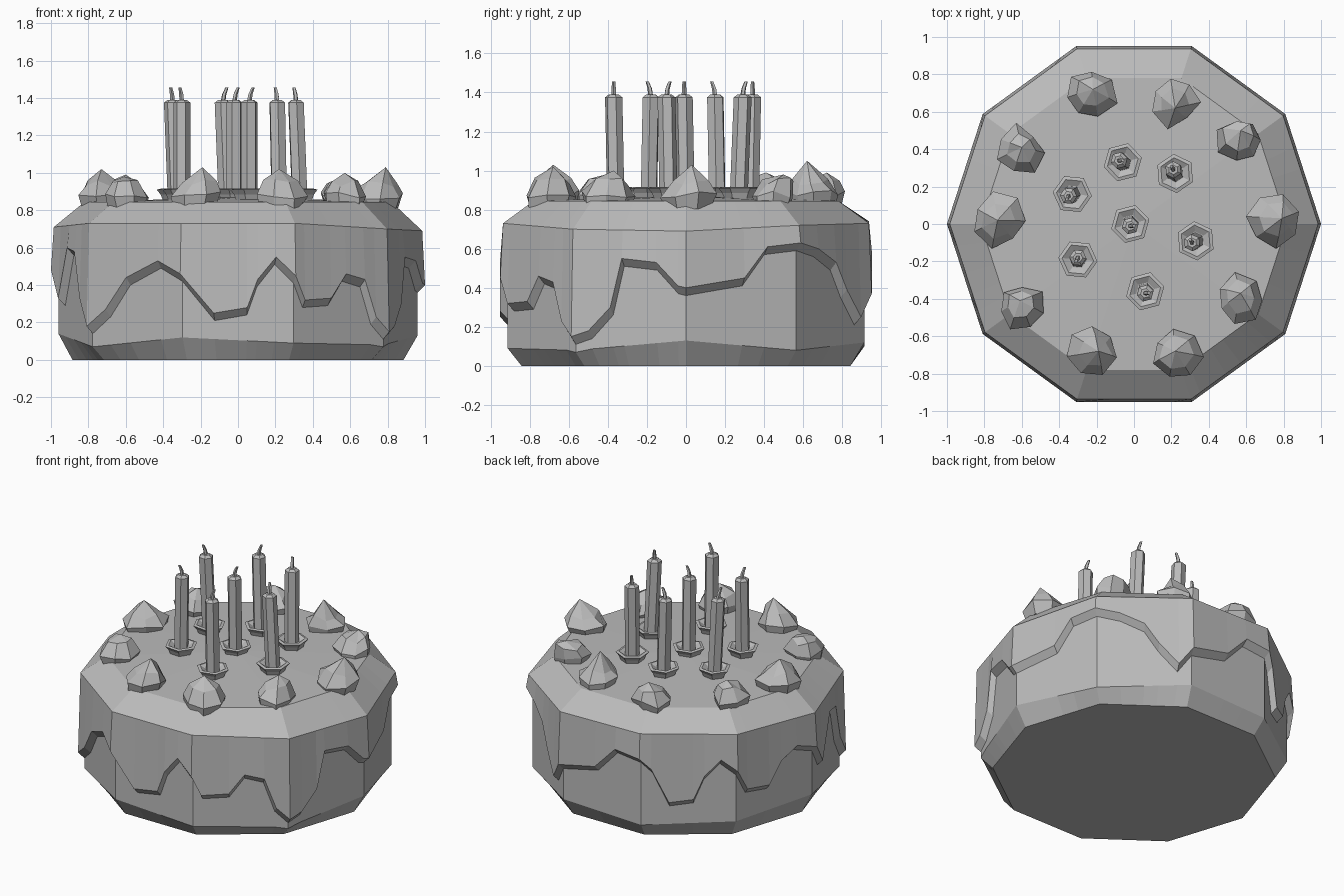
import bpy, bmesh, math, random
from mathutils import Vector, Matrix

cube = bpy.data.objects.get("Cube")
if cube:
    bpy.data.objects.remove(cube, do_unlink=True)
random.seed(4)
TAU = math.tau

grey = bpy.data.materials.new("plain grey")
grey.use_nodes = True
grey.diffuse_color = (0.5, 0.5, 0.5, 1)
grey.node_tree.nodes["Principled BSDF"].inputs["Base Color"].default_value = grey.diffuse_color


def finish(name, bm):
    bmesh.ops.recalc_face_normals(bm, faces=bm.faces)
    mesh = bpy.data.meshes.new(name)
    bm.to_mesh(mesh)
    bm.free()
    mesh.materials.append(grey)
    obj = bpy.data.objects.new(name, mesh)
    bpy.context.collection.objects.link(obj)
    return obj


def skin(bm, rings, base=None, tip=None):
    """Bridge rings of points; close each end with an n-gon or a point."""
    loops = [[bm.verts.new(p) for p in ring] for ring in rings]
    n = len(loops[0])
    for a, b in zip(loops, loops[1:]):
        for i in range(n):
            j = (i + 1) % n
            bm.faces.new((a[i], a[j], b[j], b[i]))
    bm.faces.new(loops[0])
    if tip is None:
        bm.faces.new(loops[-1])
    else:
        t = bm.verts.new(tip)
        for i in range(n):
            bm.faces.new((loops[-1][i], loops[-1][(i + 1) % n], t))


def on_decagon(u, r, z):
    """Point on a ten-sided ring, u counting sides from +x."""
    k = math.floor(u)
    a, b = (Vector((math.cos(TAU * m / 10), math.sin(TAU * m / 10), 0)) for m in (k, k + 1))
    p = a.lerp(b, u - k) * r
    p.z = z
    return p


# Cake with overhanging icing: (side position, height of the drip edge)
drips = [(0, .37), (.51, .42), (.71, .58), (1, .6), (1.25, .57), (1.5, .5), (1.65, .36),
         (1.85, .22), (2, .34), (2.45, .4), (2.7, .56), (3, .54), (3.12, .47), (3.3, .24),
         (3.55, .26), (3.66, .42), (3.83, .53), (4, .45), (4.12, .31), (4.4, .29),
         (4.55, .43), (4.75, .5), (5, .45), (5.2, .3), (5.45, .57), (5.65, .55), (5.8, .3),
         (6, .15), (6.2, .24), (6.42, .41), (6.76, .5), (7, .43), (7.29, .22), (7.58, .25),
         (7.67, .4), (7.83, .52), (8, .42), (8.1, .29), (8.38, .3), (8.54, .43), (8.74, .4),
         (8.86, .2), (9, .12), (9.15, .15), (9.34, .27), (9.44, .52), (9.74, .5), (9.93, .38)]
foot = [.13, .08, .12, .1, .12, .14, .07, .12, .09, .08]
rim = [.69, .72, .73, .74, .73, .71, .73, .73, .73, .7]


def around(values, u):
    k = int(u)
    return values[k] + (values[(k + 1) % 10] - values[k]) * (u - k)


bm = bmesh.new()
skin(bm, [
    [on_decagon(u, .885, 0) for u, d in drips],
    [on_decagon(u, .96, min(around(foot, u), d - .05)) for u, d in drips],
    [on_decagon(u, .96, d - .01) for u, d in drips],
    [on_decagon(u, 1, d + .03) for u, d in drips],
    [on_decagon(u, .985, around(rim, u)) for u, d in drips],
    [on_decagon(u, .82, .845) for u, d in drips],
], tip=(0, 0, .87))
finish("iced_cake", bm)


# Whipped cream dollops: x, y, then tip offset and tip height
dollops = [(-.24, .69, .02, .03, .99), (.22, .66, .0, -.04, 1.05), (.57, .44, .0, .06, .98),
           (.74, .02, .05, .01, 1.03), (.57, -.41, .0, .04, 1.0), (.23, -.7, -.01, .02, 1.02),
           (-.23, -.68, .04, .0, 1.03), (-.6, -.45, -.01, .04, .98), (-.72, .02, -.01, .0, 1.02),
           (-.61, .39, .01, .02, .99)]
for n, (x, y, tx, ty, tz) in enumerate(dollops):
    bm = bmesh.new()
    turn = random.uniform(0, TAU)
    sides = [1 + random.uniform(-.14, .14) for _ in range(7)]
    rings = []
    for r, z, lean in ((.105, .8, 0), (.13, .88, .1), (.085, .945, .5)):
        ring = []
        for i, s in enumerate(sides):
            a = turn + TAU * i / len(sides)
            q = r * s * random.uniform(.9, 1.1)
            ring.append((x + tx * lean + q * math.cos(a), y + ty * lean + q * math.sin(a),
                         z + random.uniform(-.02, .02)))
        rings.append(ring)
    skin(bm, rings, tip=(x + tx, y + ty, tz))
    finish(f"cream_dollop_{n + 1}", bm)


# Candles: holder, leaning six-sided stick and bent wick
def hexagon(x, y, z, r, turn, sides=6):
    return [(x + r * math.cos(turn + TAU * i / sides), y + r * math.sin(turn + TAU * i / sides), z)
            for i in range(sides)]


candles = [(-.06, .33, -.02, .01), (.22, .27, -.01, .02), (-.33, .16, -.02, -.01),
           (-.02, 0, .0, -.01), (.33, -.09, -.02, -.01), (-.3, -.19, .0, .01),
           (.06, -.36, .0, -.01)]
for n, (x, y, lx, ly) in enumerate(candles):
    turn = .25 + n * .35
    bm = bmesh.new()
    skin(bm, [hexagon(x, y, z, r, turn) for z, r in ((.85, .07), (.885, .085), (.91, .105), (.915, .085), (.895, .05))])
    finish(f"candle_holder_{n + 1}", bm)

    tx, ty = x + lx, y + ly
    bm = bmesh.new()
    skin(bm, [hexagon(x, y, .86, .046, turn), hexagon(tx, ty, 1.375, .046, turn),
              hexagon(tx, ty, 1.39, .026, turn)])
    finish(f"candle_{n + 1}", bm)

    bx, by = .02 * math.cos(n * 2.1), .02 * math.sin(n * 2.1)
    bm = bmesh.new()
    skin(bm, [hexagon(tx, ty, 1.38, .013, turn, 5), hexagon(tx + bx * .3, ty + by * .3, 1.42, .012, turn, 5),
              hexagon(tx + bx, ty + by, 1.455, .009, turn, 5)])
    finish(f"wick_{n + 1}", bm)
